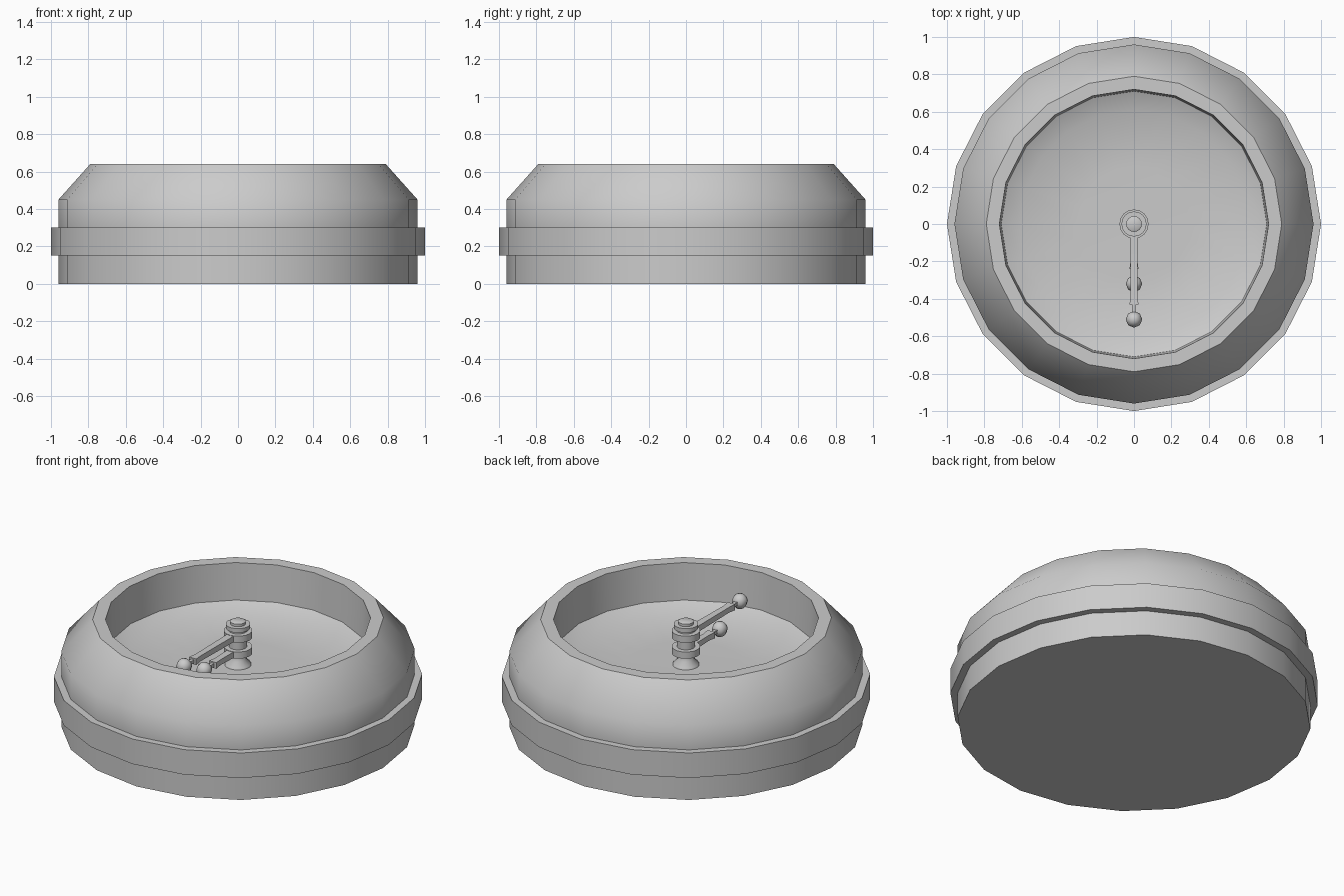
import bpy, bmesh
from math import cos, sin, pi, radians

if "Cube" in bpy.data.objects:
    bpy.data.objects.remove(bpy.data.objects["Cube"])


def finish(name, bm, angle=45):
    bmesh.ops.recalc_face_normals(bm, faces=bm.faces)
    me = bpy.data.meshes.new(name)
    bm.to_mesh(me)
    bm.free()
    ob = bpy.data.objects.new(name, me)
    bpy.context.collection.objects.link(ob)
    bpy.ops.object.select_all(action='DESELECT')
    ob.select_set(True)
    bpy.context.view_layer.objects.active = ob
    bpy.ops.object.shade_smooth_by_angle(angle=radians(angle))
    return ob


def lathe(name, profile, n):
    """Revolve (radius, z) points around z, capping both ends."""
    bm = bmesh.new()
    rings = [[bm.verts.new((r * cos(2 * pi * i / n), r * sin(2 * pi * i / n), z))
              for i in range(n)] for r, z in profile]
    for a, b in zip(rings, rings[1:]):
        for i in range(n):
            j = (i + 1) % n
            bm.faces.new((a[i], a[j], b[j], b[i]))
    bm.faces.new(rings[0])
    bm.faces.new(rings[-1])
    return finish(name, bm)


def hand(name, length, z):
    """Flat tapered bar with a thin neck and a ball tip, pointing to the front."""
    bm = bmesh.new()
    sections = [(-0.05, 0.022, 0.018), (-(length - 0.13), 0.018, 0.016),
                (-(length - 0.08), 0.024, 0.018)]
    neck = [(-(length - 0.08), 0.010, 0.010), (-length, 0.010, 0.010)]
    for part in (sections, neck):
        loops = [[bm.verts.new((sx * w, y, z + sz * h))
                  for sx, sz in ((-1, -1), (1, -1), (1, 1), (-1, 1))] for y, w, h in part]
        for a, b in zip(loops, loops[1:]):
            for i in range(4):
                j = (i + 1) % 4
                bm.faces.new((a[i], a[j], b[j], b[i]))
        bm.faces.new(loops[0])
        bm.faces.new(loops[-1])
    ball = bmesh.ops.create_uvsphere(bm, u_segments=8, v_segments=6, radius=0.044)
    bmesh.ops.translate(bm, verts=ball['verts'], vec=(0, -length, z))
    return finish(name, bm)


# Round case with raised band, sloped shoulder and dished recess
lathe("case", [(0.96, 0), (0.96, 0.15), (1.0, 0.15), (1.0, 0.30), (0.96, 0.30),
               (0.96, 0.45), (0.79, 0.64), (0.72, 0.64), (0.71, 0.42),
               (0.61, 0.375), (0.3, 0.365)], 20)

# Central spindle with two hubs and a cap
lathe("spindle", [(0.075, 0.355), (0.07, 0.375), (0.045, 0.40), (0.045, 0.435),
                  (0.078, 0.435), (0.078, 0.475), (0.05, 0.475), (0.05, 0.53),
                  (0.078, 0.53), (0.078, 0.57), (0.05, 0.57), (0.05, 0.585),
                  (0.067, 0.585), (0.067, 0.61), (0.042, 0.61), (0.042, 0.625),
                  (0.034, 0.63)], 16)

# Two stacked hands
hand("short_hand", 0.32, 0.455)
hand("long_hand", 0.51, 0.55)
